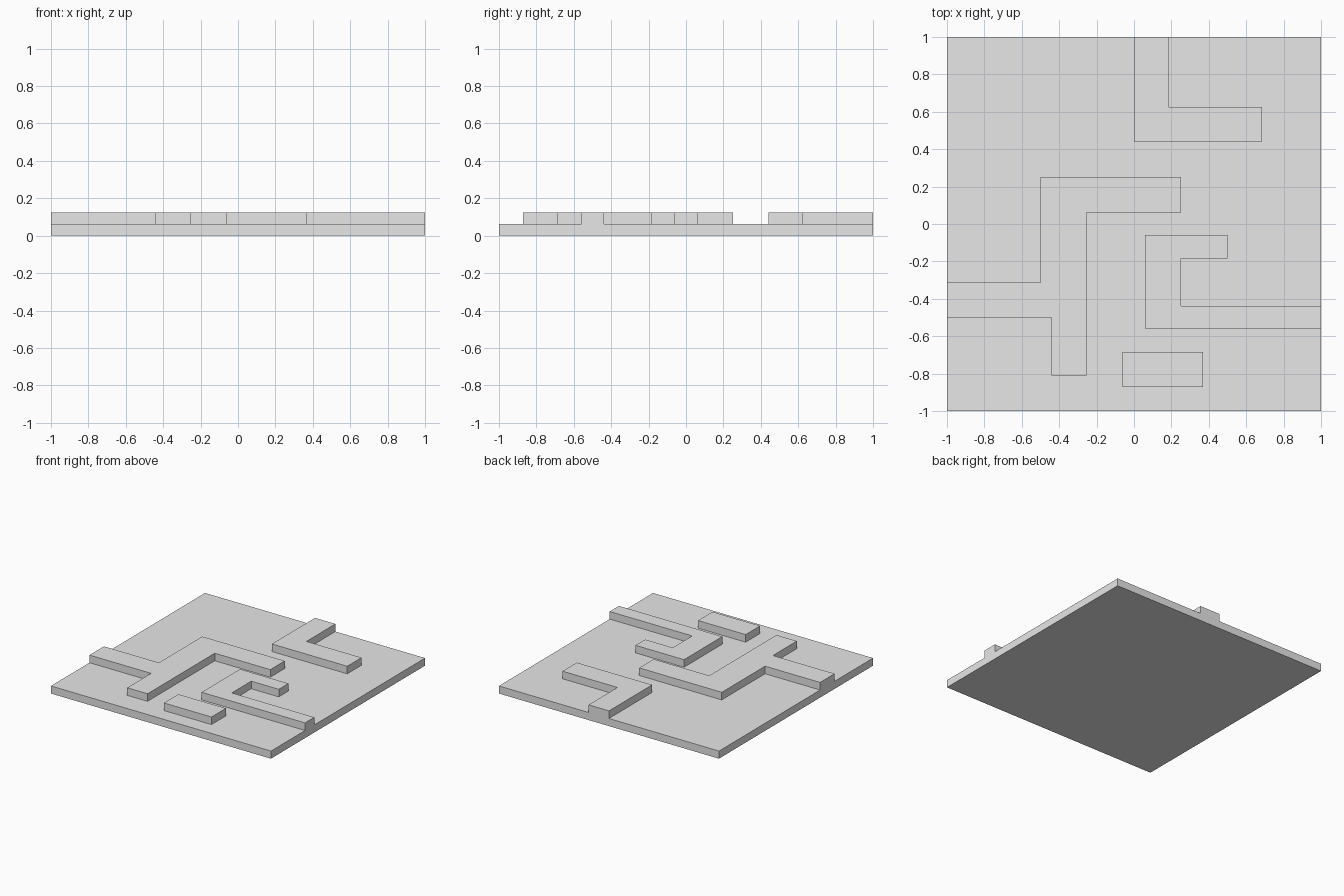
import bpy
import bmesh

cube = bpy.data.objects.get("Cube")
if cube:
    bpy.data.objects.remove(cube, do_unlink=True)

BASE_TOP = 0.0625
WALL_TOP = 0.125

grey = bpy.data.materials.new("light_grey")
grey.use_nodes = True
grey.diffuse_color = (0.8, 0.8, 0.8, 1)
grey.node_tree.nodes["Principled BSDF"].inputs["Base Color"].default_value = (0.8, 0.8, 0.8, 1)


def slab(name, outline, bottom, top):
    """Extrude a flat outline into a solid slab."""
    bm = bmesh.new()
    face = bm.faces.new([bm.verts.new((x, y, bottom)) for x, y in outline])
    extruded = bmesh.ops.extrude_face_region(bm, geom=[face], use_keep_orig=True)["geom"]
    verts = [g for g in extruded if isinstance(g, bmesh.types.BMVert)]
    bmesh.ops.translate(bm, verts=verts, vec=(0, 0, top - bottom))
    bmesh.ops.recalc_face_normals(bm, faces=bm.faces)
    mesh = bpy.data.meshes.new(name)
    bm.to_mesh(mesh)
    bm.free()
    mesh.materials.append(grey)
    obj = bpy.data.objects.new(name, mesh)
    bpy.context.collection.objects.link(obj)
    return obj


def rectangle(x0, y0, x1, y1):
    return [(x0, y0), (x1, y0), (x1, y1), (x0, y1)]


# Square floor plate
slab("floor_plate", rectangle(-1, -1, 1, 1), 0, BASE_TOP)

# Raised walls standing on the plate
walls = {
    # L-shaped wall from the back edge
    "back_wall": [(0, 1), (0, 0.44), (0.685, 0.44), (0.685, 0.625),
                  (0.185, 0.625), (0.185, 1)],
    # Branching wall from the right edge
    "branching_wall": [(-1, -0.5), (-0.44, -0.5), (-0.44, -0.81), (-0.255, -0.81),
                       (-0.255, 0.0625), (0.25, 0.0625), (0.25, 0.25),
                       (-0.5, 0.25), (-0.5, -0.3125), (-1, -0.3125)],
    # Hooked wall from the left edge
    "hooked_wall": [(1, -0.5575), (0.06, -0.5575), (0.06, -0.06), (0.5, -0.06),
                    (0.5, -0.185), (0.25, -0.185), (0.25, -0.4375), (1, -0.4375)],
    # Free-standing block near the front
    "front_block": rectangle(-0.0625, -0.8725, 0.37, -0.685),
}
for wall_name, outline in walls.items():
    slab(wall_name, outline, BASE_TOP, WALL_TOP)
